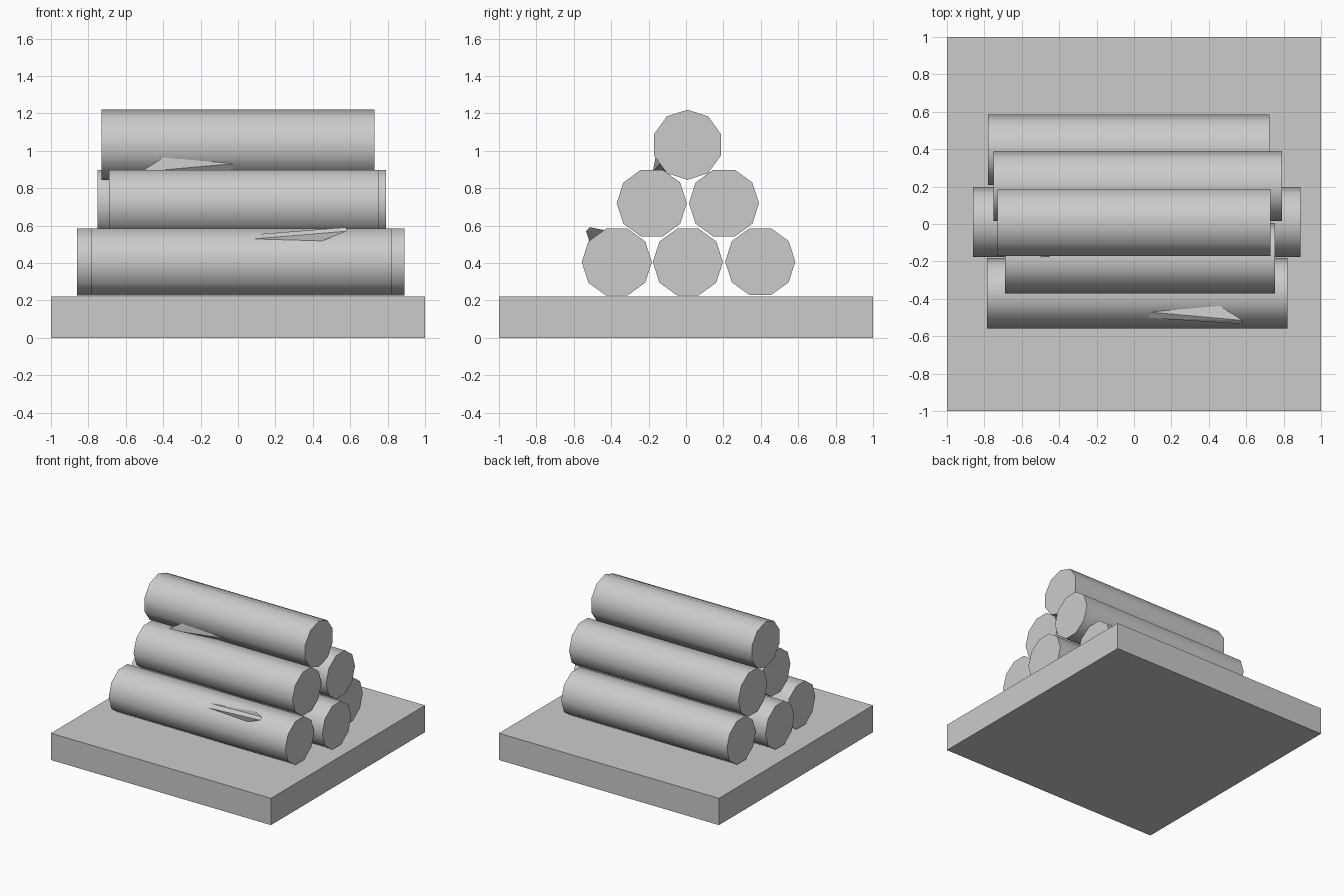
import bpy, bmesh, math
from mathutils import Vector

if "Cube" in bpy.data.objects:
    bpy.data.objects.remove(bpy.data.objects["Cube"])

R = 0.1875   # log radius
SIDES = 10


def make_object(name, bm):
    bmesh.ops.recalc_face_normals(bm, faces=bm.faces)
    mesh = bpy.data.meshes.new(name)
    bm.to_mesh(mesh)
    bm.free()
    obj = bpy.data.objects.new(name, mesh)
    bpy.context.collection.objects.link(obj)
    return obj


def add_log(name, y, z, x0, x1, phase=0.0):
    """Ten-sided log along x; phase is the angle of the first corner."""
    bm = bmesh.new()
    rings = []
    for x in (x0, x1):
        ring = []
        for i in range(SIDES):
            a = phase + math.tau * i / SIDES
            ring.append(bm.verts.new((x, y + R * math.cos(a), z + R * math.sin(a))))
        rings.append(ring)
        bm.faces.new(ring)
    a, b = rings
    for i in range(SIDES):
        j = (i + 1) % SIDES
        bm.faces.new((a[i], a[j], b[j], b[i])).smooth = True
    obj = make_object(name, bm)
    bpy.ops.object.select_all(action='DESELECT')
    obj.select_set(True)
    bpy.context.view_layer.objects.active = obj
    bpy.ops.object.shade_smooth_by_angle(angle=math.radians(40))


def add_splinter(name, y, z, angle, tip_x, direction):
    """Peeled sliver on one log face: rises slowly to a lifted, undercut tip."""
    n = Vector((0, math.cos(angle), math.sin(angle)))
    t = Vector((0, -math.sin(angle), math.cos(angle)))
    # (distance back from the tip, height along the face normal, offset across)
    points = [(0.50, 0.178, 0.035), (0.50, 0.178, -0.005),
              (0.13, 0.178, 0.053), (0.12, 0.178, -0.046),
              (0.00, 0.230, 0.036), (0.00, 0.236, 0.008)]
    bm = bmesh.new()
    for back, h, s in points:
        bm.verts.new(Vector((tip_x - direction * back, y, z)) + n * h + t * s)
    bmesh.ops.convex_hull(bm, input=bm.verts)
    make_object(name, bm)


# square slab
bpy.ops.mesh.primitive_cube_add(size=1, location=(0, 0, 0.11))
base = bpy.context.object
base.name = "base_slab"
base.scale = (2, 2, 0.22)

# stacked logs: 3, 2, 1
add_log("bottom_log_front", -0.37, 0.405, -0.785, 0.82)
add_log("bottom_log_middle", 0.01, 0.405, -0.86, 0.89)
add_log("bottom_log_back", 0.397, 0.407, -0.78, 0.725)
add_log("middle_log_front", -0.183, 0.72, -0.69, 0.755)
add_log("middle_log_back", 0.203, 0.72, -0.75, 0.79)
add_log("top_log", 0.008, 1.032, -0.73, 0.73, math.pi / SIDES)

# peeling splinters
add_splinter("bottom_splinter", -0.37, 0.405, math.radians(126), 0.58, 1)
add_splinter("top_splinter", 0.008, 1.032, math.radians(216), -0.52, -1)
